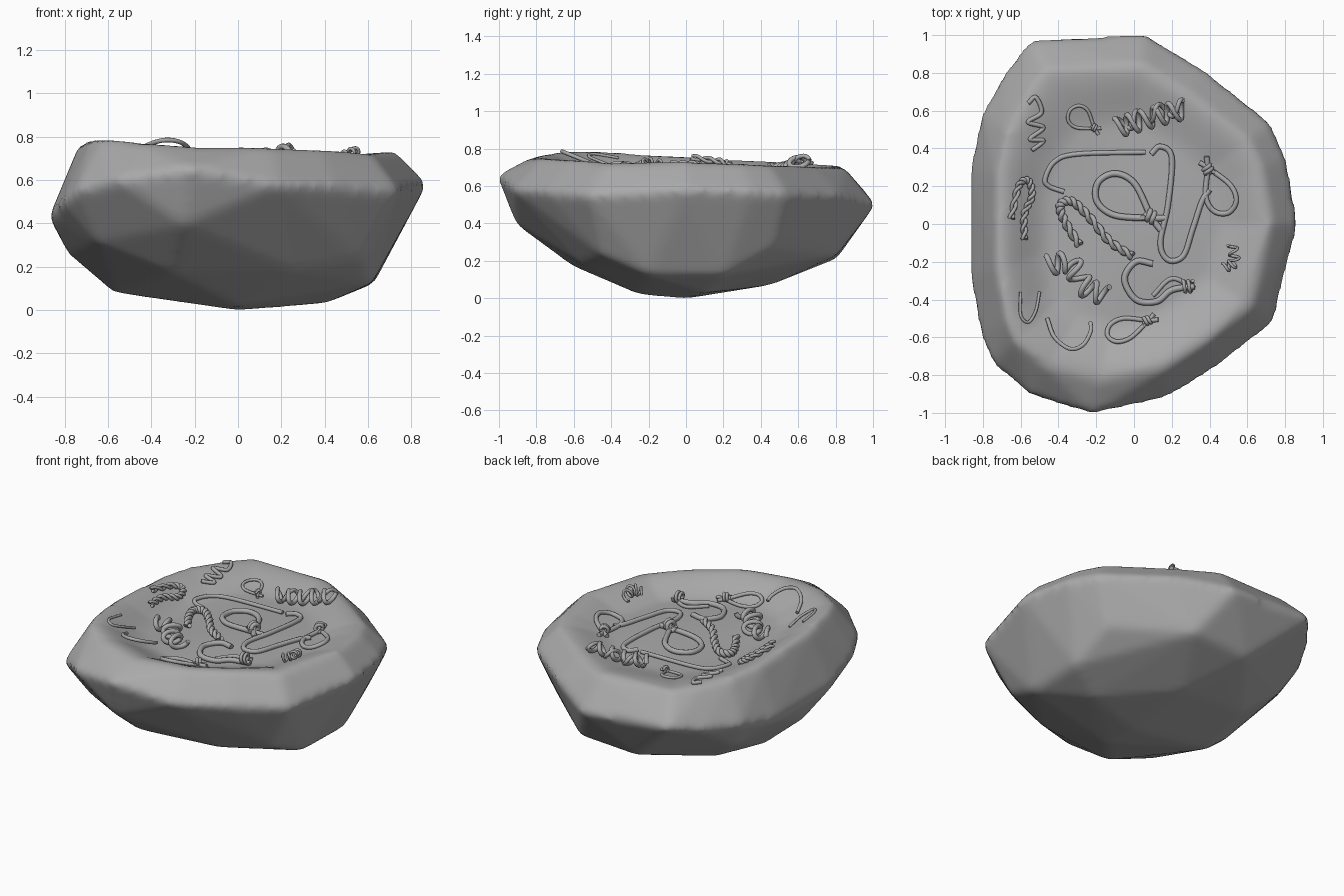
import bpy, bmesh, math
from mathutils import Vector
from mathutils.bvhtree import BVHTree

cube = bpy.data.objects.get("Cube")
if cube:
    bpy.data.objects.remove(cube, do_unlink=True)

stone = bpy.data.materials.new("stone_grey")
stone.use_nodes = True
stone.diffuse_color = (0.4, 0.4, 0.4, 1)
stone.node_tree.nodes["Principled BSDF"].inputs["Base Color"].default_value = (0.4, 0.4, 0.4, 1)


def activate(obj):
    bpy.ops.object.select_all(action="DESELECT")
    obj.select_set(True)
    bpy.context.view_layer.objects.active = obj


def smoothstep(value):
    value = max(0.0, min(1.0, value))
    return value * value * (3 - 2 * value)


# Rock outline: x, y, height of the widest line, height of the rim crest
OUTLINE = [
    (.86, 0, .58, .72), (.8, .35, .57, .71), (.72, .53, .56, .7), (.35, .82, .55, .69),
    (.05, 1, .5, .69), (-.55, .97, .54, .7), (-.68, .8, .5, .71), (-.8, .58, .48, .72),
    (-.86, .3, .43, .73), (-.86, -.28, .43, .76), (-.8, -.6, .5, .78), (-.74, -.74, .55, .78),
    (-.55, -.9, .6, .76), (-.22, -1, .65, .735), (.18, -.91, .58, .74), (.45, -.74, .57, .73),
    (.73, -.52, .55, .71),
]
# Corners of the broad facets below the widest line
UNDERSIDE = [
    (0, 0, .008), (0, -.25, .03), (.4, .1, .04), (.61, -.2, .13), (.62, .2, .13),
    (-.57, 0, .09), (-.77, -.1, .26), (-.5, .4, .14), (0, .45, .08), (-.2, .8, .22),
    (.2, .8, .24), (.6, .47, .28), (-.7, .5, .3), (-.3, -.6, .18), (.25, -.55, .19),
    (.57, -.45, .24), (-.25, -.9, .4), (-.65, -.6, .32),
]
CREST = 0.84


def outline_radius(angle):
    """Distance from the centre to the outline in one direction."""
    ray = Vector((math.cos(angle), math.sin(angle)))
    for i, start in enumerate(OUTLINE):
        a, b = Vector(OUTLINE[i - 1][:2]), Vector(start[:2])
        side = b - a
        det = ray.cross(side)
        if abs(det) > 1e-6:
            dist, along = a.cross(side) / det, a.cross(ray) / det
            if dist > 0 and -1e-4 <= along <= 1.0001:
                return dist
    return 0.9


def build_rock():
    bm = bmesh.new()
    for x, y, wide, crest in OUTLINE:
        bm.verts.new((x, y, wide))
        bm.verts.new((x * CREST, y * CREST, crest))
    for corner in UNDERSIDE:
        bm.verts.new(corner)
    hull = bmesh.ops.convex_hull(bm, input=bm.verts)
    loose = {g for g in hull["geom_interior"] + hull["geom_unused"]
             if isinstance(g, bmesh.types.BMVert)}
    bmesh.ops.delete(bm, geom=list(loose), context="VERTS")
    bmesh.ops.recalc_face_normals(bm, faces=bm.faces)
    mesh = bpy.data.meshes.new("rock")
    bm.to_mesh(mesh)
    bm.free()
    rock = bpy.data.objects.new("rock", mesh)
    bpy.context.collection.objects.link(rock)
    activate(rock)
    # Even skin with softened facet edges, swollen by what the softening wears off
    remesh = rock.modifiers.new("skin", "REMESH")
    remesh.mode, remesh.voxel_size = "VOXEL", 0.024
    soften = rock.modifiers.new("soften", "SMOOTH")
    soften.factor, soften.iterations = 0.5, 8
    swell = rock.modifiers.new("swell", "DISPLACE")
    swell.strength, swell.mid_level = 0.01, 0
    for name in ("skin", "soften", "swell"):
        bpy.ops.object.modifier_apply(modifier=name)
    # Shallow dish in the top
    for v in rock.data.vertices:
        if v.co.z > 0.6:
            ratio = v.co.xy.length / outline_radius(math.atan2(v.co.y, v.co.x))
            floor = 0.65 + 0.012 * math.sin(5 * v.co.x + 1) * math.cos(4 * v.co.y)
            v.co.z += min(0, floor - v.co.z) * smoothstep((0.85 - ratio) / 0.35)
    rock.data.materials.append(stone)
    bpy.ops.object.shade_smooth()
    return rock


rock = build_rock()
bm = bmesh.new()
bm.from_mesh(rock.data)
surface = BVHTree.FromBMesh(bm)
bm.free()


def ground(x, y):
    """Height of the rock below a point."""
    return surface.ray_cast(Vector((x, y, 2)), Vector((0, 0, -1)))[0].z


def spline(points, steps):
    """Smooth path through the points."""
    pts = [Vector(p) for p in points]
    pts = [2 * pts[0] - pts[1]] + pts + [2 * pts[-1] - pts[-2]]
    path = []
    for a, b, c, d in zip(pts, pts[1:], pts[2:], pts[3:]):
        for i in range(steps):
            t = i / steps
            path.append(0.5 * (2 * b + (c - a) * t + (2 * a - 5 * b + 4 * c - d) * t ** 2
                               + (3 * b - a - 3 * c + d) * t ** 3))
    return path + [pts[-2]]


def rope(name, points, radius, coil=0, turns=0, strands=1, tilt=None):
    """Cord laid on the dish; coil and turns wind it around its path."""
    path = spline(points, 14 + 6 * abs(turns))
    last = len(path) - 1
    data = bpy.data.curves.new(name, "CURVE")
    data.dimensions = "3D"
    data.bevel_depth, data.bevel_resolution, data.use_fill_caps = radius, 2, True
    for s in range(strands):
        line = data.splines.new("POLY")
        line.points.add(last)
        for i, p in enumerate(path):
            ahead = path[min(i + 1, last)] - path[max(i - 1, 0)]
            side = Vector((-ahead.y, ahead.x)).normalized()
            angle = math.tau * (turns * i / last + s / strands)
            xy = p + side * coil * math.cos(angle)
            z = ground(xy.x, xy.y) + radius * 0.7 + min(coil, 0.03) * (1 + math.sin(angle))
            if tilt is not None:
                z = max(z, 0.7 + (tilt - xy.y) * 0.4)
            line.points[i].co = (xy.x, xy.y, z, 1)
    obj = bpy.data.objects.new(name, data)
    bpy.context.collection.objects.link(obj)
    data.materials.append(stone)
    activate(obj)
    bpy.ops.object.convert(target="MESH")


def noose(name, tip, far, width, radius):
    """Teardrop loop with crossed ends and a small knot at the tip."""
    tip, far = Vector(tip), Vector(far)
    axis = far - tip
    side = Vector((-axis.y, axis.x)).normalized() * width
    shape = [(-.25, .3), (0, 0), (.5, -.9), (.85, -.8), (1, 0), (.85, .8), (.5, .9),
             (0, .1), (-.2, -.3)]
    rope(name, [tip + axis * a + side * b for a, b in shape], radius)
    rope(name + "_knot", [tip - axis * .06, tip + axis * .1], radius * 0.8, radius * 1.6, 2)


# Loops
noose("small_back_loop", (-.21, .51), (-.34, .6), .06, .009)
noose("centre_loop", (.09, .04), (-.19, .22), .11, .017)
noose("left_loop", (.39, .29), (.5, .06), .08, .014)
noose("front_loop", (.07, -.51), (-.14, -.59), .06, .012)

# Hooks and bent cords
rope("long_hook", [(.06, .38), (-.3, .37), (-.42, .33), (-.47, .24), (-.45, .2), (-.37, .17)], .013)
rope("double_hook", [(.09, .37), (.14, .41), (.2, .35), (.18, .1), (.14, -.1), (.18, -.19),
                     (.26, -.17), (.31, -.03), (.36, .12), (.4, .18)], .015)
rope("knotted_hook", [(.1, -.21), (.01, -.2), (-.05, -.29), (.01, -.4), (.12, -.41),
                      (.2, -.35), (.32, -.33)], .017)
rope("knotted_hook_tail", [(.1, -.38), (.2, -.29), (.32, -.34)], .012)
rope("knotted_hook_knot", [(.26, -.33), (.31, -.33)], .01, .03, 2)
rope("thin_bend", [(-.6, -.36), (-.6, -.48), (-.56, -.52), (-.52, -.46), (-.5, -.36)], .008, tilt=-.38)
rope("wide_bend", [(-.46, -.5), (-.42, -.6), (-.34, -.66), (-.27, -.64), (-.23, -.57), (-.23, -.52)],
     .011, tilt=-.45)
rope("squiggle", [(-.56, .64), (-.52, .67), (-.49, .59), (-.56, .54), (-.48, .51),
                  (-.55, .45), (-.48, .44), (-.54, .39)], .012)

# Coiled cords
rope("back_coil", [(-.09, .51), (.08, .56), (.27, .61)], .014, .05, 5)
rope("back_coil_cross", [(-.08, .52), (.08, .58), (.26, .62)], .012, .04, -3)
rope("front_coil", [(-.46, -.22), (-.34, -.21), (-.26, -.33), (-.15, -.38)], .015, .05, 5)
rope("small_coil", [(.48, -.23), (.53, -.2), (.52, -.11)], .008, .025, 4)

# Twisted two-strand cords
rope("right_twist", [(-.65, .03), (-.61, .2), (-.56, .23), (-.54, .15), (-.58, .05), (-.58, -.08)],
     .01, .01, 7, 2)
rope("centre_twist", [(-.29, -.11), (-.37, .02), (-.39, .1), (-.33, .12), (-.24, .04), (-.13, -.09),
                      (-.01, -.17)], .013, .012, 8, 2)
